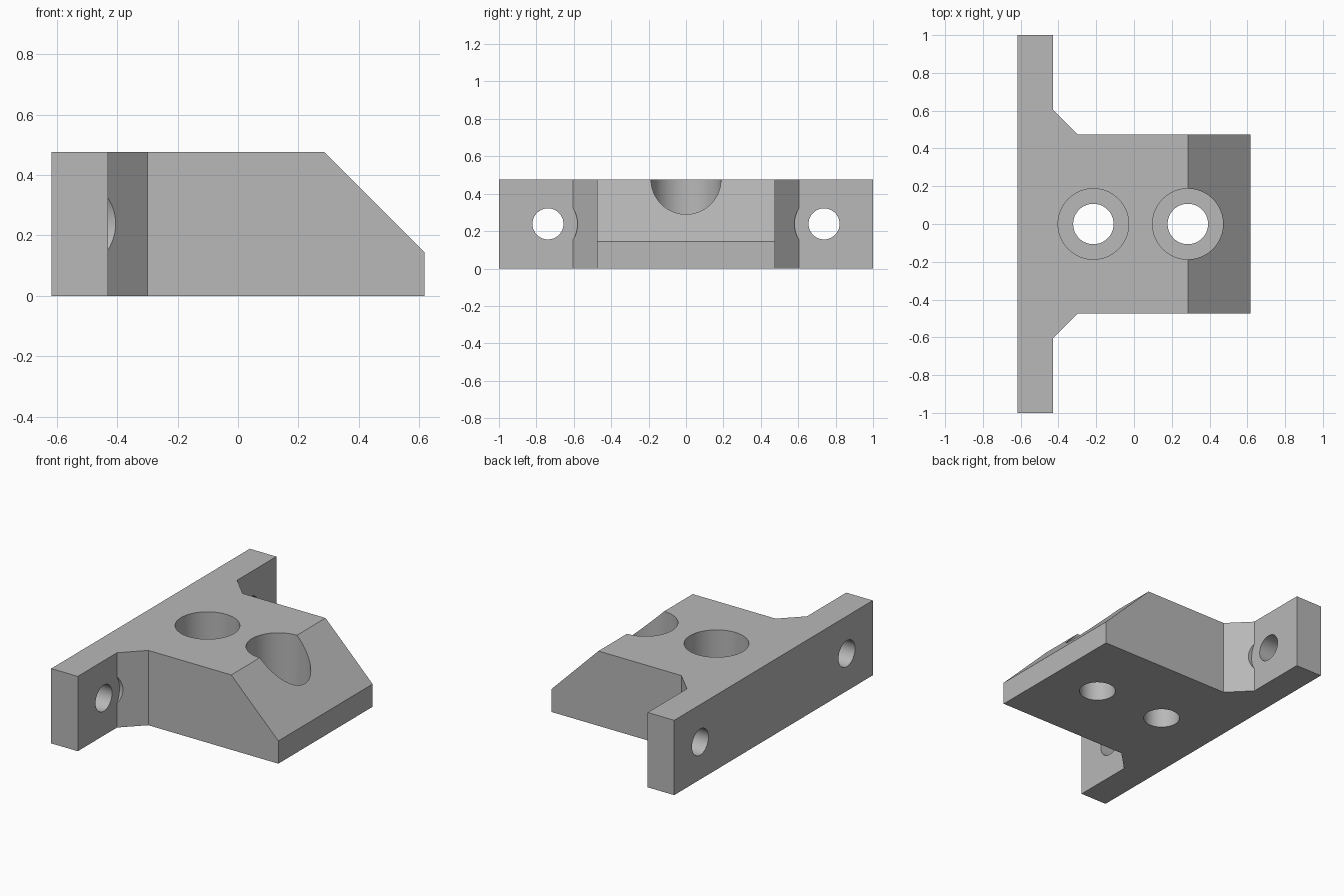
import bpy
import bmesh
from math import pi
from mathutils import Matrix, Vector

cube = bpy.data.objects.get("Cube")
if cube:
    bpy.data.objects.remove(cube, do_unlink=True)

HEIGHT = 0.477
BACK, LUG_FACE, NOSE = -0.617, -0.43, 0.617
SLOPE_X = 0.285          # where the sloped nose begins
LUG_Y, LUG_Z = 0.738, HEIGHT / 2

# Plain grey material
grey = bpy.data.materials.new("plain_grey")
grey.use_nodes = True
colour = (0.48, 0.48, 0.48, 1)
grey.diffuse_color = colour
grey.node_tree.nodes["Principled BSDF"].inputs["Base Color"].default_value = colour


def add_object(name, bm):
    bmesh.ops.recalc_face_normals(bm, faces=bm.faces)
    mesh = bpy.data.meshes.new(name)
    bm.to_mesh(mesh)
    bm.free()
    mesh.materials.append(grey)
    obj = bpy.data.objects.new(name, mesh)
    bpy.context.collection.objects.link(obj)
    return obj


# Bracket body: mirrored plan outline, extruded upward
half = [(BACK, 1), (LUG_FACE, 1), (LUG_FACE, 0.605), (-0.3, 0.475), (NOSE, 0.475)]
outline = half + [(x, -y) for x, y in reversed(half)]
bm = bmesh.new()
base = bm.faces.new([bm.verts.new((x, y, 0)) for x, y in outline])
top = bmesh.ops.extrude_face_region(bm, geom=[base])["geom"]
bmesh.ops.translate(bm, vec=(0, 0, HEIGHT),
                    verts=[v for v in top if isinstance(v, bmesh.types.BMVert)])

# Sloped nose: slice off the upper corner and cap it
bmesh.ops.bisect_plane(bm, geom=bm.verts[:] + bm.edges[:] + bm.faces[:],
                       plane_co=(SLOPE_X, 0, HEIGHT), plane_no=Vector((1, 0, 1)),
                       clear_outer=True)
bmesh.ops.holes_fill(bm, edges=[e for e in bm.edges if e.is_boundary], sides=0)
bracket = add_object("mounting_bracket", bm)


def cut_hole(radius, start, end):
    """Cut a round hole along the straight line from start to end."""
    start, end = Vector(start), Vector(end)
    axis = end - start
    turn = Matrix.Rotation(pi / 2, 4, 'Y') if axis.x else Matrix()
    cbm = bmesh.new()
    bmesh.ops.create_cone(cbm, cap_ends=True, segments=64, radius1=radius,
                          radius2=radius, depth=axis.length,
                          matrix=Matrix.Translation((start + end) / 2) @ turn)
    cutter = add_object("hole_cutter", cbm)
    cutter.hide_render = True
    mod = bracket.modifiers.new("hole", 'BOOLEAN')
    mod.operation, mod.solver, mod.object = 'DIFFERENCE', 'EXACT', cutter
    bpy.ops.object.modifier_apply(modifier=mod.name)
    bpy.data.objects.remove(cutter, do_unlink=True)


bpy.ops.object.select_all(action='DESELECT')
bracket.select_set(True)
bpy.context.view_layer.objects.active = bracket

# Counterbored vertical holes
for x in (-0.215, SLOPE_X):
    cut_hole(0.187, (x, 0, 0.143), (x, 0, 0.7))
    cut_hole(0.107, (x, 0, -0.1), (x, 0, 0.3))

# Lug holes, with a screw head clearance scooped out of the gussets
for y in (-LUG_Y, LUG_Y):
    cut_hole(0.158, (LUG_FACE, y, LUG_Z), (-0.2, y, LUG_Z))
    cut_hole(0.083, (BACK - 0.1, y, LUG_Z), (-0.2, y, LUG_Z))

bpy.ops.object.shade_smooth_by_angle(angle=pi / 6)
